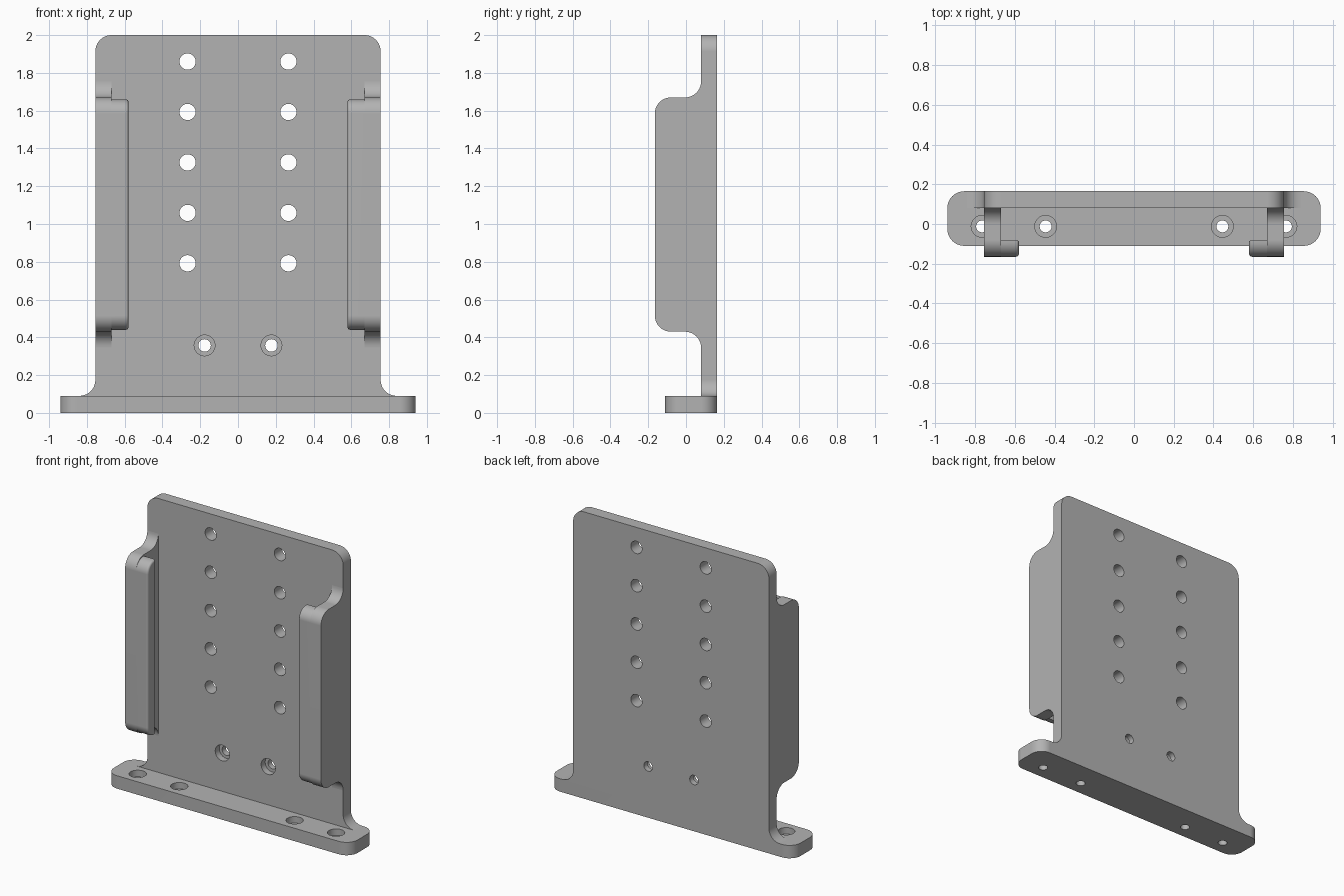
import bpy, bmesh, math
from mathutils import Vector

old = bpy.data.objects.get("Cube")
if old:
    bpy.data.objects.remove(old, do_unlink=True)

grey = bpy.data.materials.new("plain grey")
grey.use_nodes = True
colour = (0.45, 0.45, 0.45, 1)
grey.diffuse_color = colour
grey.node_tree.nodes["Principled BSDF"].inputs["Base Color"].default_value = colour

R = 0.085      # common corner radius and sheet thickness
BACK = 0.165   # rear face
HALF = 0.755   # half width of the back plate


def rounded(corners, steps=10):
    """Outline from (a, b, radius) corners, each replaced by an arc."""
    out = []
    for i, (a, b, r) in enumerate(corners):
        p = Vector((a, b))
        if r == 0:
            out.append(p)
            continue
        to_prev = (Vector(corners[i - 1][:2]) - p).normalized()
        to_next = (Vector(corners[(i + 1) % len(corners)][:2]) - p).normalized()
        centre = p + (to_prev + to_next) * r   # right-angle corners
        for k in range(steps + 1):
            t = math.pi / 2 * k / steps
            out.append(centre - to_next * r * math.cos(t) - to_prev * r * math.sin(t))
    return out


def extrude(name, outline, axis, low, high, tip_bevel=0):
    """Solid from a 2D outline, swept along one axis from low to high."""
    def place(p, d):
        v = list(p)
        v.insert(axis, d)
        return v
    bm = bmesh.new()
    face = bm.faces.new([bm.verts.new(place(p, low)) for p in outline])
    made = bmesh.ops.extrude_face_region(bm, geom=[face])["geom"]
    shift = Vector(place((0, 0), high - low))
    bmesh.ops.translate(bm, vec=shift, verts=[g for g in made if isinstance(g, bmesh.types.BMVert)])
    bmesh.ops.remove_doubles(bm, verts=bm.verts, dist=0.0001)
    if tip_bevel:
        rim = [e for e in bm.edges if all(abs(v.co[axis] - low) < 1e-4 for v in e.verts)]
        bmesh.ops.bevel(bm, geom=rim, offset=tip_bevel, segments=4, profile=0.5, affect='EDGES')
    bmesh.ops.recalc_face_normals(bm, faces=bm.faces)
    return to_object(name, bm)


def to_object(name, bm):
    mesh = bpy.data.meshes.new(name)
    bm.to_mesh(mesh)
    bm.free()
    mesh.materials.append(grey)
    ob = bpy.data.objects.new(name, mesh)
    bpy.context.collection.objects.link(ob)
    return ob


def drill(ob, centres, axis, radius, low, high):
    """Cut round holes at 2D centres between two depths along an axis."""
    for a, b in centres:
        circle = [(a + radius * math.cos(math.tau * k / 32),
                   b + radius * math.sin(math.tau * k / 32)) for k in range(32)]
        cutter = extrude("hole_cutter", circle, axis, low, high)
        cutter.hide_render = True
        mod = ob.modifiers.new("hole", 'BOOLEAN')
        mod.operation, mod.solver, mod.object = 'DIFFERENCE', 'EXACT', cutter
        activate(ob)
        bpy.ops.object.modifier_apply(modifier=mod.name)
        bpy.data.objects.remove(cutter, do_unlink=True)


def activate(ob):
    bpy.ops.object.select_all(action='DESELECT')
    ob.select_set(True)
    bpy.context.view_layer.objects.active = ob


def finish(ob, mirror=False):
    activate(ob)
    bpy.ops.object.shade_smooth_by_angle(angle=math.radians(30))
    if mirror:
        ob.modifiers.new("both sides", 'MIRROR')
    ob.modifiers.new("clean shading", 'WEIGHTED_NORMAL').keep_sharp = True


# Base flange with four counterbored holes
base = extrude("base_flange", rounded([(-0.94, -0.11, R), (0.94, -0.11, R),
                                       (0.94, BACK, R), (-0.94, BACK, R)]), 2, 0, 0.09)
base_holes = [(s * x, -0.012) for s in (-1, 1) for x in (0.445, 0.765)]
drill(base, base_holes, 2, 0.055, 0.045, 0.2)
drill(base, base_holes, 2, 0.03, -0.1, 0.2)
finish(base)

# Back plate, flaring into the flange at its foot
plate = extrude("back_plate", rounded([
    (-0.84, 0.09, 0), (-HALF, 0.09, R), (-HALF, 2, R),
    (HALF, 2, R), (HALF, 0.09, R), (0.84, 0.09, 0)]), 1, 0.08, BACK)
drill(plate, [(s * 0.267, 0.792 + 0.267 * k) for s in (-1, 1) for k in range(5)], 1, 0.043, 0, 0.3)
screw_holes = [(s * 0.177, 0.357) for s in (-1, 1)]
drill(plate, screw_holes, 1, 0.055, 0, 0.125)
drill(plate, screw_holes, 1, 0.033, 0, 0.3)
finish(plate)

# Side walls standing forward from the plate
wall = extrude("side_walls", rounded([
    (0.08, 0.345, 0), (0.08, 0.43, R), (-BACK, 0.43, R),
    (-BACK, 1.67, R), (0.08, 1.67, R), (0.08, 1.755, 0)]), 0, HALF - R, HALF)
finish(wall, mirror=True)

# Lips turned inward along the front of the walls
lip = extrude("inward_lips", rounded([
    (-0.08, 0.44, 0), (-BACK, 0.44, 0.075),
    (-BACK, 1.66, 0.075), (-0.08, 1.66, 0)]), 0, 0.58, HALF - R, tip_bevel=0.014)
finish(lip, mirror=True)
